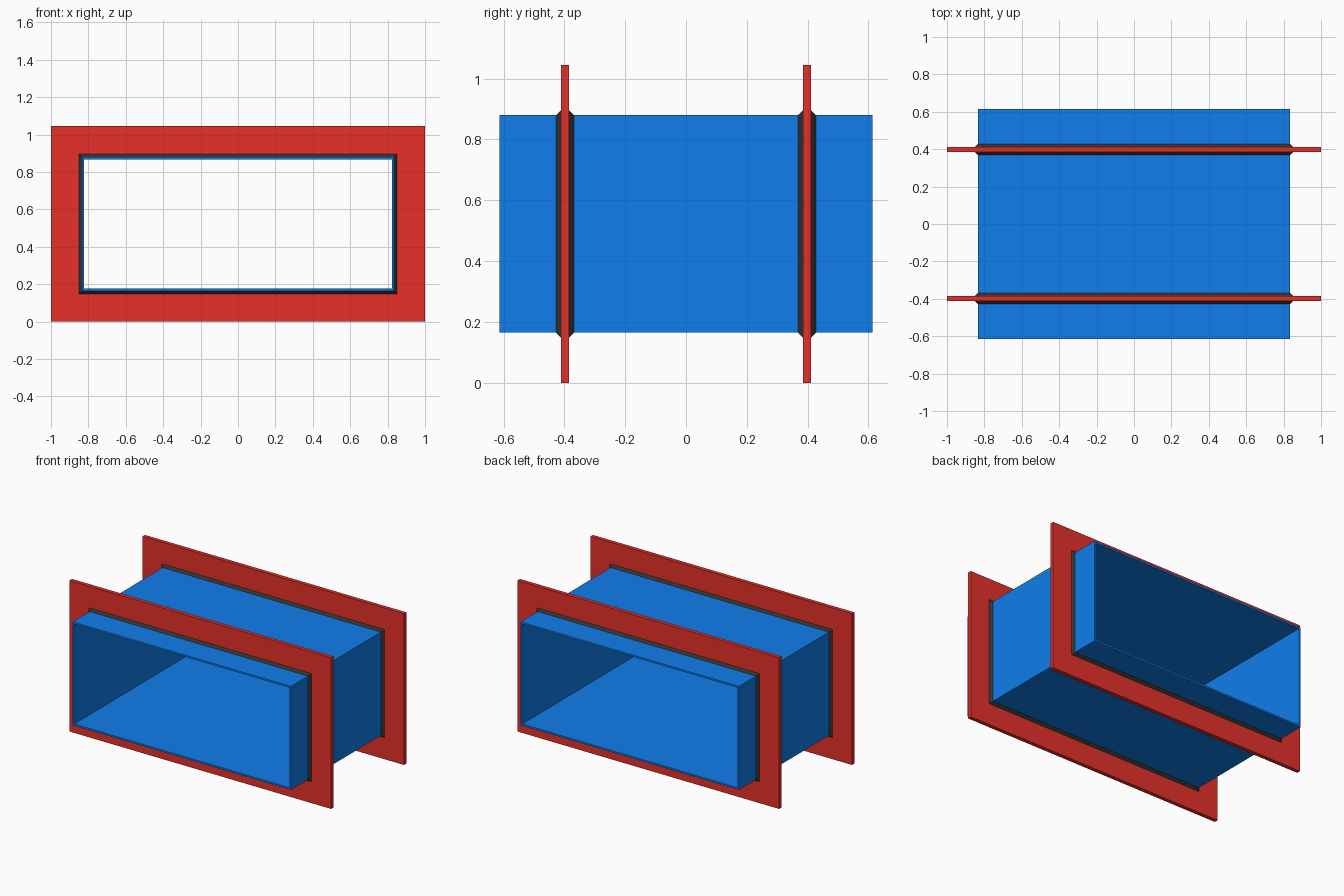
import bpy, bmesh

if "Cube" in bpy.data.objects:
    bpy.data.objects.remove(bpy.data.objects["Cube"])

# Outer size of the rectangular duct
HX, Z0, Z1 = 0.835, 0.165, 0.88
HALF_LEN, WALL = 0.614, 0.012
FLANGE_Y, FLANGE_HALF, FLANGE_W = 0.398, 0.0135, 0.165
WELD = 0.016


def material(name, rgb):
    m = bpy.data.materials.new(name)
    m.diffuse_color = (*rgb, 1)
    m.use_nodes = True
    m.node_tree.nodes["Principled BSDF"].inputs["Base Color"].default_value = m.diffuse_color
    return m


def frame(name, profile, mat):
    """Sweep a closed (outward offset, y) profile round the duct rectangle."""
    bm = bmesh.new()
    rings = []
    for sx, sz in ((-1, -1), (1, -1), (1, 1), (-1, 1)):
        rings.append([bm.verts.new((sx * (HX + d), y, Z1 + d if sz > 0 else Z0 - d))
                      for d, y in profile])
    n = len(profile)
    for i in range(4):
        a, b = rings[i], rings[(i + 1) % 4]
        for j in range(n):
            k = (j + 1) % n
            bm.faces.new((a[j], b[j], b[k], a[k]))
    bmesh.ops.recalc_face_normals(bm, faces=bm.faces)
    mesh = bpy.data.meshes.new(name)
    bm.to_mesh(mesh)
    bm.free()
    mesh.materials.append(mat)
    ob = bpy.data.objects.new(name, mesh)
    bpy.context.collection.objects.link(ob)
    return ob


blue = material("duct_blue", (0.005, 0.21, 0.84))
red = material("flange_red", (0.80, 0.03, 0.022))
dark = material("seal_dark", (0.035, 0.034, 0.031))

# Open-ended duct
frame("duct", [(0, -HALF_LEN), (0, HALF_LEN), (-WALL, HALF_LEN), (-WALL, -HALF_LEN)], blue)

for side, s in (("front", -1), ("back", 1)):
    # Flange plate around the duct
    c = s * FLANGE_Y
    lo, hi = c - FLANGE_HALF, c + FLANGE_HALF
    frame(side + "_flange", [(0, lo), (FLANGE_W, lo), (FLANGE_W, hi), (0, hi)], red)
    # Triangular sealing beads on both faces of the plate
    for face, t in (("outer", s), ("inner", -s)):
        y = c + t * FLANGE_HALF
        frame(f"{side}_{face}_seal", [(0, y), (WELD, y), (0, y + t * WELD)], dark)
